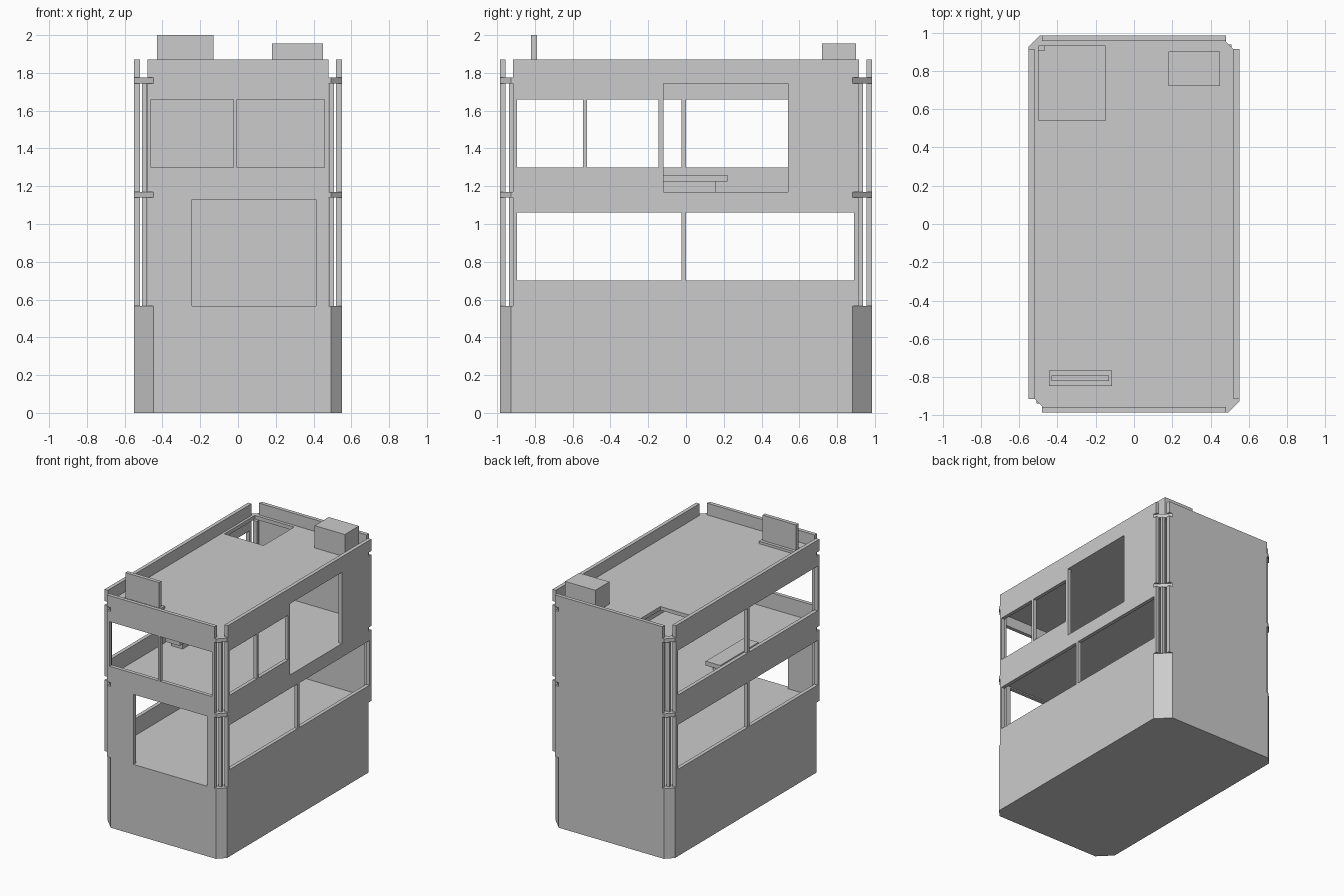
import bpy
import bmesh
from mathutils import Vector

cube = bpy.data.objects.get("Cube")
if cube:
    bpy.data.objects.remove(cube, do_unlink=True)

# One plain grey for everything
GREY = (0.6, 0.6, 0.6, 1.0)
mat = bpy.data.materials.new("plain_grey")
mat.use_nodes = True
mat.diffuse_color = GREY
mat.node_tree.nodes["Principled BSDF"].inputs["Base Color"].default_value = GREY

HX, HY = 0.55, 0.985           # outer half sizes
WALL = 0.03                    # wall thickness
FLOOR1 = 0.565                 # top of the solid base
CEIL1, FLOOR2 = 1.14, 1.17     # middle slab
CEIL2, ROOF = 1.745, 1.775     # roof slab
TOP = 1.87                     # parapet top


def finish(bm, name):
    bmesh.ops.recalc_face_normals(bm, faces=bm.faces)
    mesh = bpy.data.meshes.new(name)
    bm.to_mesh(mesh)
    bm.free()
    mesh.materials.append(mat)
    obj = bpy.data.objects.new(name, mesh)
    bpy.context.collection.objects.link(obj)
    return obj


def thicken(bm, offset):
    """Extrude all faces by the offset, closing the solid."""
    out = bmesh.ops.extrude_face_region(bm, geom=bm.faces[:], use_keep_orig=True)
    verts = [g for g in out["geom"] if isinstance(g, bmesh.types.BMVert)]
    bmesh.ops.translate(bm, verts=verts, vec=offset)


def box(name, x, y, z):
    bm = bmesh.new()
    bmesh.ops.create_cube(bm, size=1)
    for v in bm.verts:
        v.co = Vector([r[0] if c < 0 else r[1] for c, r in zip(v.co, (x, y, z))])
    return finish(bm, name)


def panel(name, side, z, holes=()):
    """Upright wall on one side with rectangular openings (u0, u1, z0, z1)."""
    end = 0.48 if side in ("front", "back") else 0.915
    sign = 1 if side in ("back", "left") else -1

    def place(u, h):
        return (u, sign * HY, h) if side in ("front", "back") else (sign * HX, u, h)

    us = sorted({-end, end, *(h[0] for h in holes), *(h[1] for h in holes)})
    zs = sorted({*z, *(h[2] for h in holes), *(h[3] for h in holes)})
    bm = bmesh.new()
    for u0, u1 in zip(us, us[1:]):
        for z0, z1 in zip(zs, zs[1:]):
            u, h = (u0 + u1) / 2, (z0 + z1) / 2
            if any(a < u < b and c < h < d for a, b, c, d in holes):
                continue
            corners = ((u0, z0), (u1, z0), (u1, z1), (u0, z1))
            bm.faces.new([bm.verts.new(place(*c)) for c in corners])
    bmesh.ops.remove_doubles(bm, verts=bm.verts, dist=0.0001)
    inward = -sign * WALL
    thicken(bm, (0, inward, 0) if side in ("front", "back") else (inward, 0, 0))
    bmesh.ops.dissolve_limit(bm, angle_limit=0.01, verts=bm.verts, edges=bm.edges)
    return finish(bm, name)


def slab(name, z0, z1, hole=None):
    """Full plan with wide cuts on one diagonal and narrow cuts on the other."""
    big, small = 0.103, 0.058
    half = [(HX, -HY + small), (HX, HY - big), (HX - big, HY), (-HX + small, HY)]
    loops = [half + [(-x, -y) for x, y in half]]
    if hole:
        x0, x1, y0, y1 = hole
        loops.append([(x0, y0), (x1, y0), (x1, y1), (x0, y1)])
    bm = bmesh.new()
    edges = []
    for loop in loops:
        vs = [bm.verts.new((x, y, z0)) for x, y in loop]
        edges += [bm.edges.new((a, b)) for a, b in zip(vs, vs[1:] + vs[:1])]
    bmesh.ops.triangle_fill(bm, edges=edges, use_beauty=True, normal=(0, 0, 1))
    thicken(bm, (0, 0, z1 - z0))
    return finish(bm, name)


# Base, middle floor and roof with a hatch
slab("base", 0, FLOOR1)
slab("middle_floor", CEIL1, FLOOR2)
slab("roof", CEIL2, ROOF, hole=(-0.5, -0.15, 0.54, 0.93))

# Lower storey walls
low = (FLOOR1, CEIL1)
low_windows = [(-0.895, -0.025, 0.7, 1.06), (0, 0.89, 0.7, 1.06)]
panel("lower_front_wall", "front", low, [(-0.243, 0.413, FLOOR1, 1.13)])
panel("lower_back_wall", "back", low)
panel("lower_left_wall", "left", low, low_windows)
panel("lower_right_wall", "right", low, low_windows)

# Upper storey walls
high = (FLOOR2, CEIL2)
sill, head = 1.3, 1.66
panel("upper_front_wall", "front", high,
      [(-0.46, -0.025, sill, head), (-0.005, 0.457, sill, head)])
panel("upper_back_wall", "back", high)
panel("upper_left_wall", "left", high,
      [(-0.895, -0.545, sill, head), (-0.523, -0.145, sill, head),
       (-0.12, 0.54, FLOOR2, CEIL2)])
panel("upper_right_wall", "right", high,
      [(-0.895, -0.025, sill, head), (0, 0.89, sill, head)])

# Parapet
for side in ("front", "back", "left", "right"):
    panel(side + "_parapet", side, (ROOF, TOP))

# Slim corner columns on both storeys
for sx, xn in ((1, "left"), (-1, "right")):
    for sy, yn in ((-1, "front"), (1, "back")):
        for storey, z in (("lower", low), ("upper", high)):
            box(f"{storey}_{yn}_{xn}_column",
                sorted((sx * 0.483, sx * 0.508)),
                sorted((sy * 0.915, sy * 0.937)), z)

# Bench inside the upper storey and post under the hatch
box("bench_base", (-0.45, -0.35), (-0.205, 0.155), (FLOOR2, 1.225))
box("bench_top", (-0.46, -0.33), (-0.27, 0.22), (1.225, 1.26))
box("hatch_post", (-0.5, -0.465), (0.905, 0.93), (FLOOR2, CEIL2))

# Rooftop sign board and equipment box
box("sign_foot", (-0.445, -0.115), (-0.845, -0.765), (ROOF, 1.795))
box("sign_board", (-0.43, -0.13), (-0.82, -0.79), (1.795, 2.0))
box("roof_box", (0.18, 0.45), (0.72, 0.9), (ROOF, 1.955))
